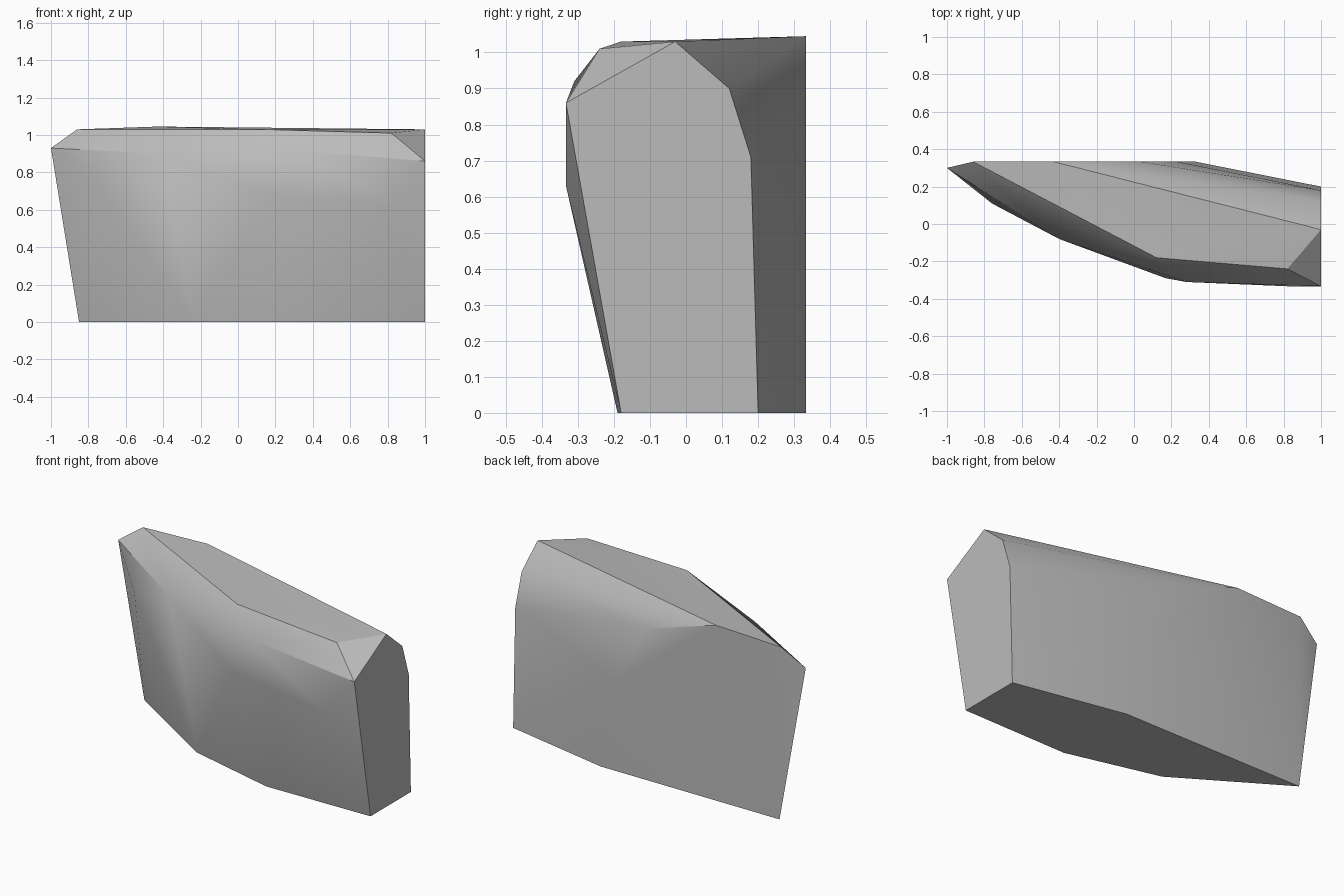
import bpy
import bmesh
import math

if "Cube" in bpy.data.objects:
    bpy.data.objects.remove(bpy.data.objects["Cube"], do_unlink=True)

stone = bpy.data.materials.new("plain grey stone")
stone.use_nodes = True
grey = (0.5, 0.5, 0.5, 1)
stone.diffuse_color = grey
stone.node_tree.nodes["Principled BSDF"].inputs["Base Color"].default_value = grey

END = 1.0      # flat cut end
BACK = 0.333   # flat back face

# Corners of the chiselled block, tier by tier from the ground up
base = [(-0.85, BACK, 0), (-0.235, -0.05, 0), (0.32, -0.19, 0),
        (END, -0.18, 0), (END, 0.2, 0), (0.33, BACK, 0)]
waist = [(-0.76, 0.11, 0.75), (0.17, -0.29, 0.68), (0.82, -0.333, 0.63),
         (END, 0.18, 0.71), (0.23, BACK, 0.54)]
shoulder = [(-1, 0.3, 0.93), (-0.4, -0.08, 0.9), (0.28, -0.31, 0.92),
            (END, -0.333, 0.86), (END, 0.12, 0.9), (0.035, BACK, 0.9)]
crown = [(-0.86, BACK, 1.03), (0.12, -0.18, 1.03), (0.82, -0.24, 1.01),
         (END, -0.03, 1.03), (-0.43, BACK, 1.045)]

# Wrap the tiers in one faceted skin and merge the coplanar facets
bm = bmesh.new()
for point in base + waist + shoulder + crown:
    bm.verts.new(point)
bmesh.ops.convex_hull(bm, input=bm.verts)
bmesh.ops.dissolve_limit(bm, angle_limit=math.radians(1),
                         verts=bm.verts, edges=bm.edges)
bmesh.ops.recalc_face_normals(bm, faces=bm.faces)
mesh = bpy.data.meshes.new("stone_block")
bm.to_mesh(mesh)
bm.free()

block = bpy.data.objects.new("stone_block", mesh)
bpy.context.collection.objects.link(block)
mesh.materials.append(stone)

# Soft shading across shallow facets, crisp along the chiselled edges
bpy.ops.object.select_all(action='DESELECT')
block.select_set(True)
bpy.context.view_layer.objects.active = block
bpy.ops.object.shade_smooth_by_angle(angle=math.radians(30))
